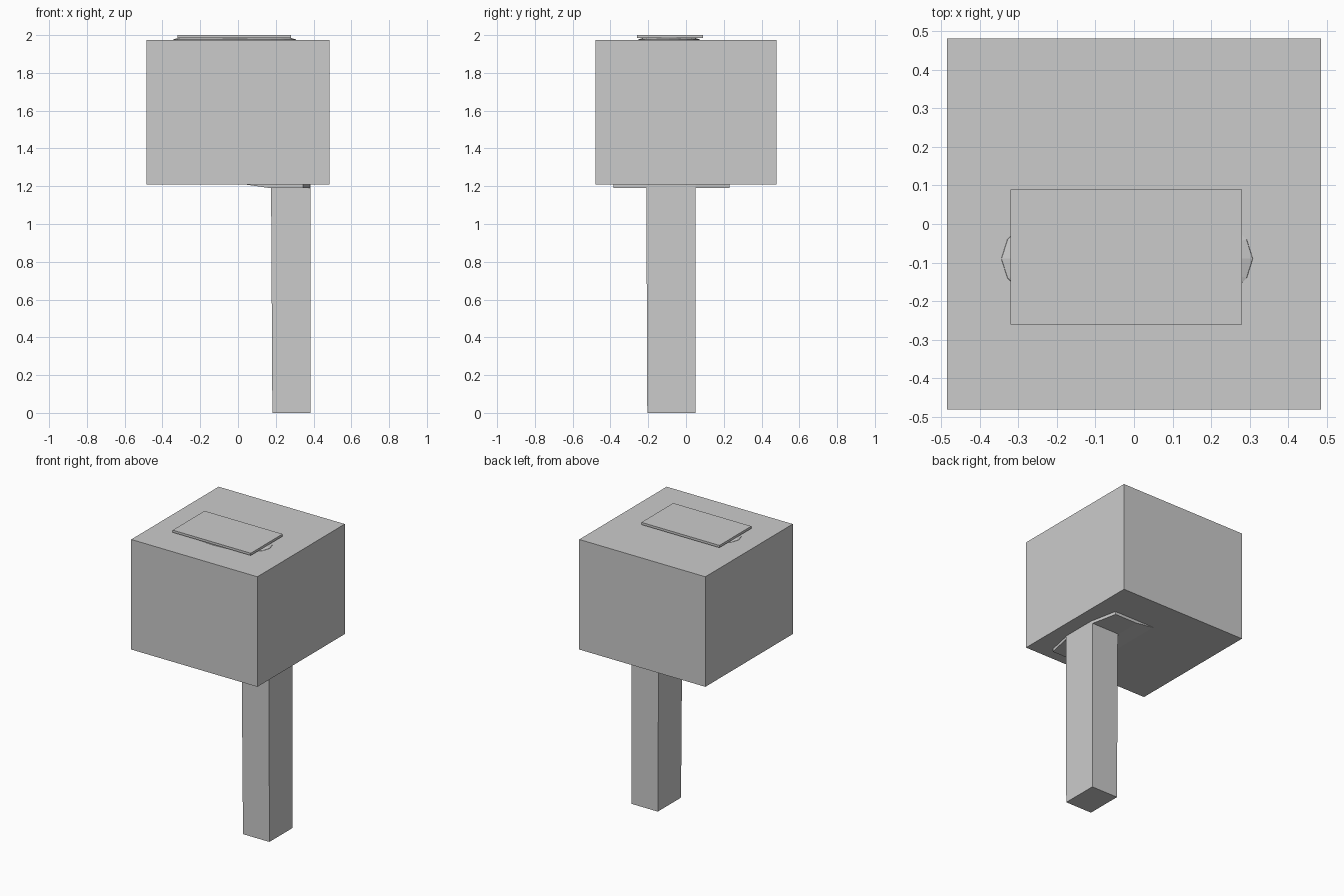
import bpy, bmesh, math

if "Cube" in bpy.data.objects:
    bpy.data.objects.remove(bpy.data.objects["Cube"])


def loft(name, rings):
    """Closed solid through a list of rings with equal point counts."""
    bm = bmesh.new()
    loops = [[bm.verts.new(p) for p in ring] for ring in rings]
    n = len(loops[0])
    for a, b in zip(loops, loops[1:]):
        for i in range(n):
            j = (i + 1) % n
            bm.faces.new((a[i], a[j], b[j], b[i]))
    bm.faces.new(loops[0][::-1])
    bm.faces.new(loops[-1])
    bmesh.ops.recalc_face_normals(bm, faces=bm.faces[:])
    mesh = bpy.data.meshes.new(name)
    bm.to_mesh(mesh)
    bm.free()
    obj = bpy.data.objects.new(name, mesh)
    bpy.context.collection.objects.link(obj)
    return obj


def rect(x0, x1, y0, y1, z):
    return [(x0, y0, z), (x1, y0, z), (x1, y1, z), (x0, y1, z)]


def oval(rx, ry, z, n=20, cx=-0.018, cy=-0.09):
    return [(cx + rx * math.cos(2 * math.pi * i / n),
             cy + ry * math.sin(2 * math.pi * i / n), z) for i in range(n)]


# Head block
loft("head_block", [rect(-0.485, 0.485, -0.48, 0.48, z) for z in (1.21, 1.975)])

# Post, with a barely wider upper end
loft("post", [rect(0.182, 0.385, -0.205, 0.05, 0),
              rect(0.175, 0.385, -0.21, 0.05, 1.22)])

# Shallow wedge plate where the post meets the head
def wedge(z, tip):
    return [(tip, -0.385, z), (0.345, -0.385, z), (0.383, -0.2, z),
            (0.383, 0.045, z), (0.345, 0.23, z), (tip, 0.23, z)]

loft("mounting_plate", [wedge(1.19, 0.17), wedge(1.212, 0.02)])

# Low oval mound under the top plate
loft("top_oval", [oval(0.328, 0.165, 1.97), oval(0.325, 0.163, 1.977),
                  oval(0.295, 0.135, 1.986)])

# Thin rectangular plate on top
loft("top_plate", [rect(-0.32, 0.28, -0.26, 0.09, z) for z in (1.984, 2.0)])
